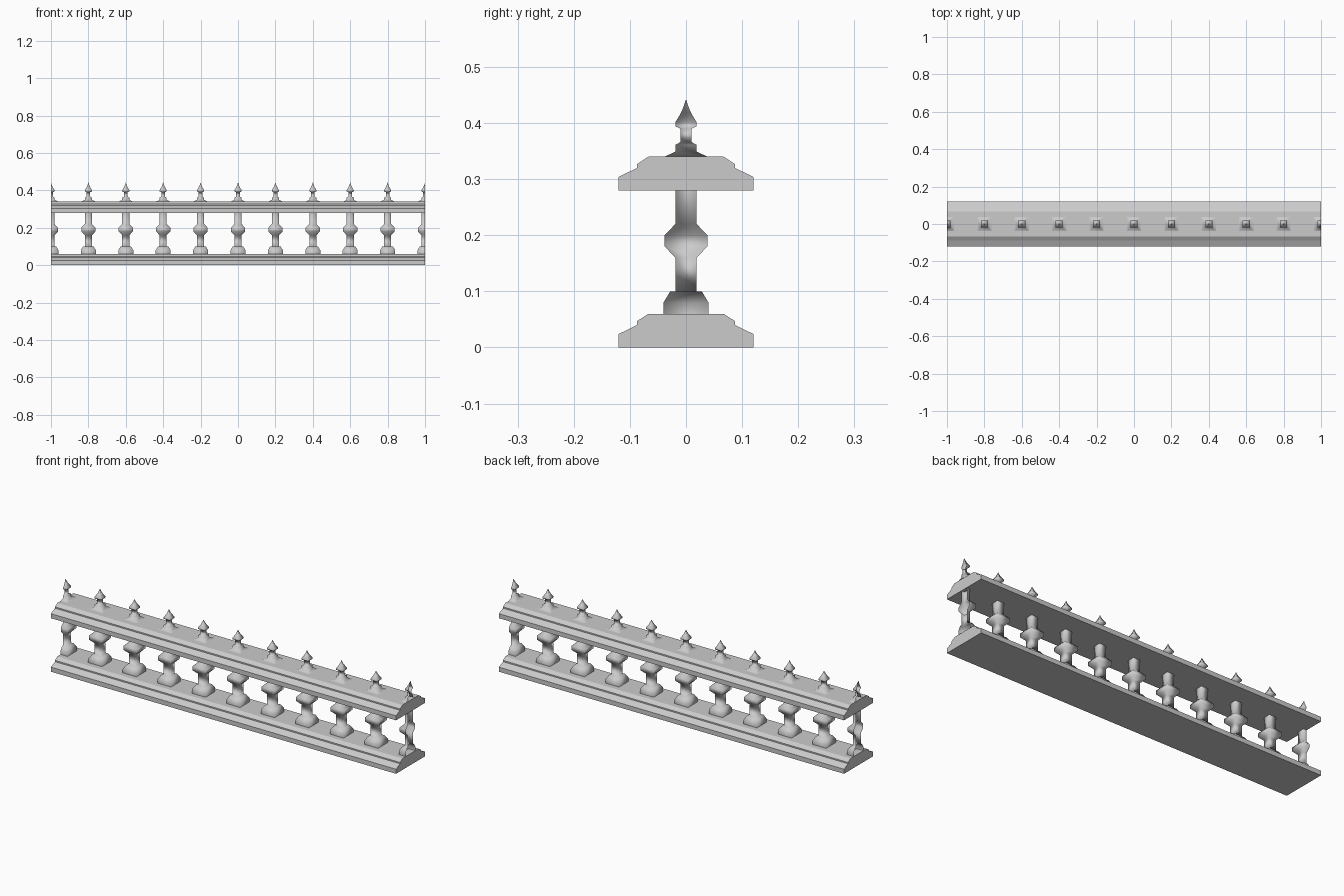
import bpy, bmesh

if "Cube" in bpy.data.objects:
    bpy.data.objects.remove(bpy.data.objects["Cube"])

LENGTH, SPACING = 2.0, 0.2


def make_object(name, bm, smooth):
    bmesh.ops.recalc_face_normals(bm, faces=bm.faces)
    for f in bm.faces:
        f.smooth = smooth
    mesh = bpy.data.meshes.new(name)
    bm.to_mesh(mesh)
    bm.free()
    ob = bpy.data.objects.new(name, mesh)
    bpy.context.collection.objects.link(ob)
    return ob


def rail(name, z0):
    # moulded cross-section swept along x
    half = [(0.12, 0), (0.12, 0.024), (0.087, 0.04), (0.087, 0.047), (0.067, 0.06)]
    section = half + [(-y, z) for y, z in reversed(half)]
    bm = bmesh.new()
    face = bm.faces.new([bm.verts.new((-LENGTH / 2, y, z0 + z)) for y, z in section])
    ext = bmesh.ops.extrude_face_region(bm, geom=[face], use_keep_orig=True)
    moved = [g for g in ext["geom"] if isinstance(g, bmesh.types.BMVert)]
    bmesh.ops.translate(bm, verts=moved, vec=(LENGTH, 0, 0))
    return make_object(name, bm, False)


def square_turning(name, profile, x):
    # square-section post from (half width, height) pairs
    bm = bmesh.new()
    rings = [[bm.verts.new((x + sx * r, sy * r, z))
              for sx, sy in ((-1, -1), (1, -1), (1, 1), (-1, 1))] for r, z in profile]
    for a, b in zip(rings, rings[1:]):
        for i in range(4):
            j = (i + 1) % 4
            bm.faces.new((a[i], a[j], b[j], b[i]))
    bmesh.ops.recalc_face_normals(bm, faces=bm.faces)
    # end posts are cut open in half so sections can tile
    if abs(x) > LENGTH / 2 - 0.01:
        side = 1 if x > 0 else -1
        bmesh.ops.bisect_plane(bm, geom=bm.verts[:] + bm.edges[:] + bm.faces[:],
                               plane_co=(side * LENGTH / 2, 0, 0),
                               plane_no=(side, 0, 0), clear_outer=True)
    return make_object(name, bm, True)


BALUSTER = [(0.040, 0.06), (0.040, 0.08), (0.028, 0.10), (0.019, 0.10), (0.019, 0.16),
            (0.038, 0.18), (0.038, 0.20), (0.019, 0.22), (0.019, 0.28)]
FINIAL = [(0.038, 0.34), (0.019, 0.349), (0.019, 0.361), (0.010, 0.366), (0.010, 0.39),
          (0.019, 0.394), (0.019, 0.401), (0.009, 0.418), (0.004, 0.43), (0.0005, 0.441)]

# rails
rail("bottom_rail", 0.0)
rail("top_rail", 0.28)

# balusters with finials above
for i in range(11):
    x = -LENGTH / 2 + i * SPACING
    square_turning(f"baluster_{i + 1}", BALUSTER, x)
    square_turning(f"finial_{i + 1}", FINIAL, x)
